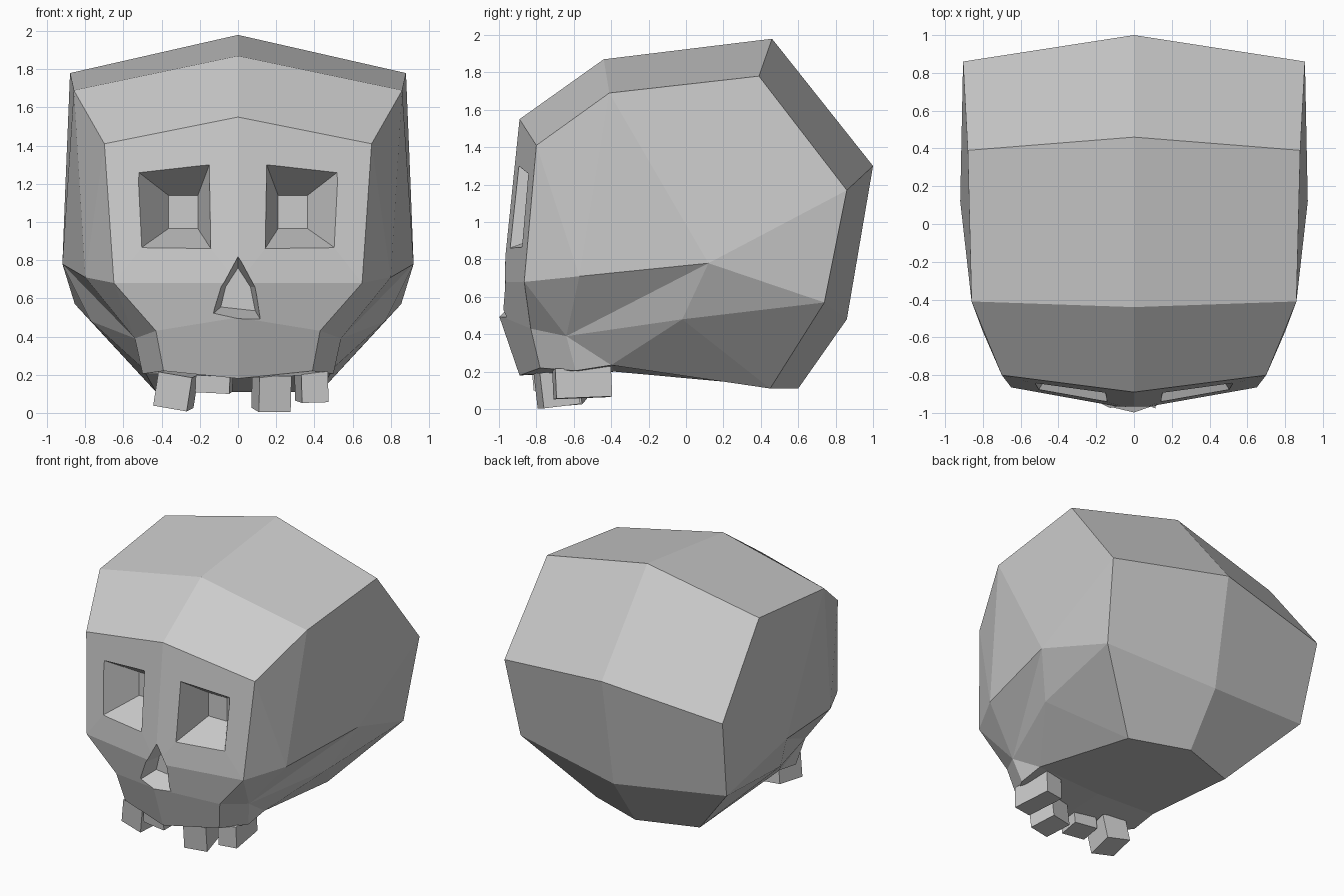
import bpy, bmesh
from mathutils import Vector, Euler

if "Cube" in bpy.data.objects:
    bpy.data.objects.remove(bpy.data.objects["Cube"])


def mesh_object(name, verts, faces):
    mesh = bpy.data.meshes.new(name)
    mesh.from_pydata([tuple(v) for v in verts], [], faces)
    bm = bmesh.new()
    bm.from_mesh(mesh)
    bmesh.ops.recalc_face_normals(bm, faces=bm.faces)
    bm.to_mesh(mesh)
    bm.free()
    obj = bpy.data.objects.new(name, mesh)
    bpy.context.collection.objects.link(obj)
    return obj


# Skull: centre profile (y, z), starting at the tooth line and going over the top
centre = [(-.89, .18), (-1, .5), (-.98, .68), (-.89, 1.55), (-.44, 1.87),
          (.46, 1.98), (1, 1.3), (.86, .48), (.6, .11), (-.38, .2)]
# Matching side profile (x, y, z)
side = [(.39, -.78, .22), (.43, -.83, .43), (.65, -.865, .68), (.70, -.80, 1.41),
        (.86, -.41, 1.69), (.88, .39, 1.78), (.905, .86, 1.17), (.855, .74, .57),
        (.43, .45, .11), (.5, -.4, .235)]
# Inner points of the side wall
temple, cheek, low, jaw, jaw_low = range(20, 25)
wall = [(.92, .12, .78), (.80, -.57, .71), (.77, -.02, .48), (.54, -.64, .39), (.5, -.59, .205)]

verts = [(0, y, z) for y, z in centre] + side + wall
faces = [(i, i + 1, i + 11, i + 10) for i in range(9)]
faces += [(13, 12, cheek), (13, cheek, 14), (14, cheek, temple), (14, temple, 16, 15),
          (16, temple, 17), (17, temple, low), (17, low, 18), (temple, cheek, jaw),
          (temple, jaw, low), (cheek, 12, jaw), (12, 11, jaw), (11, 10, jaw_low, jaw),
          (jaw, jaw_low, 19), (jaw, 19, low), (low, 19, 18), (0, 10, jaw_low, 19, 9)]
skull = mesh_object("skull", verts, faces)
mirror = skull.modifiers.new("mirror", 'MIRROR')
mirror.use_clip = True
mirror.merge_threshold = 0.001


# Tapered recesses cut into the face
def recess(name, rim, floor, front):
    rim, floor = [Vector(p) for p in rim], [Vector(p) for p in floor]
    n = len(rim)
    ring = [r + (r - f) * front for r, f in zip(rim, floor)]
    sides = [(i, (i + 1) % n, n + (i + 1) % n, n + i) for i in range(n)]
    cutter = mesh_object(name, ring + floor,
                         sides + [tuple(range(n)), tuple(range(n, 2 * n))])
    cutter.hide_render = True
    cutter.display_type = 'WIRE'
    cut = skull.modifiers.new(name, 'BOOLEAN')
    cut.operation = 'DIFFERENCE'
    cut.solver = 'EXACT'
    cut.object = cutter


for label, s in (("left", 1), ("right", -1)):
    recess(label + "_eye_cutter",
           [(s * .15, -.895, 1.30), (s * .52, -.845, 1.26),
            (s * .50, -.87, .87), (s * .145, -.93, .865)],
           [(s * .21, -.65, 1.14), (s * .365, -.65, 1.14),
            (s * .365, -.65, .965), (s * .21, -.65, .965)], .4)
recess("nose_cutter",
       [(0, -.97, .82), (.09, -.975, .66), (.12, -.975, .485), (-.13, -.975, .52), (-.09, -.975, .66)],
       [(0, -.84, .76), (.065, -.84, .66), (.09, -.84, .535), (-.09, -.84, .555), (-.065, -.84, .66)], .4)


# Crooked block teeth
def tooth(name, loc, size, rot):
    bpy.ops.mesh.primitive_cube_add(size=1, location=loc, rotation=Euler(rot))
    bpy.context.object.name = name
    bpy.context.object.scale = size


tooth("tooth_1", (-.325, -.66, .12), (.18, .22, .18), (.08, -.0, -.15))
bpy.context.object.rotation_euler.y = .17
tooth("tooth_2", (-.125, -.73, .155), (.18, .16, .09), (.08, .05, -.1))
tooth("tooth_3", (.175, -.69, .11), (.17, .2, .19), (.12, 0, .2))
tooth("tooth_4", (.385, -.555, .14), (.14, .3, .16), (.04, -.03, .12))
